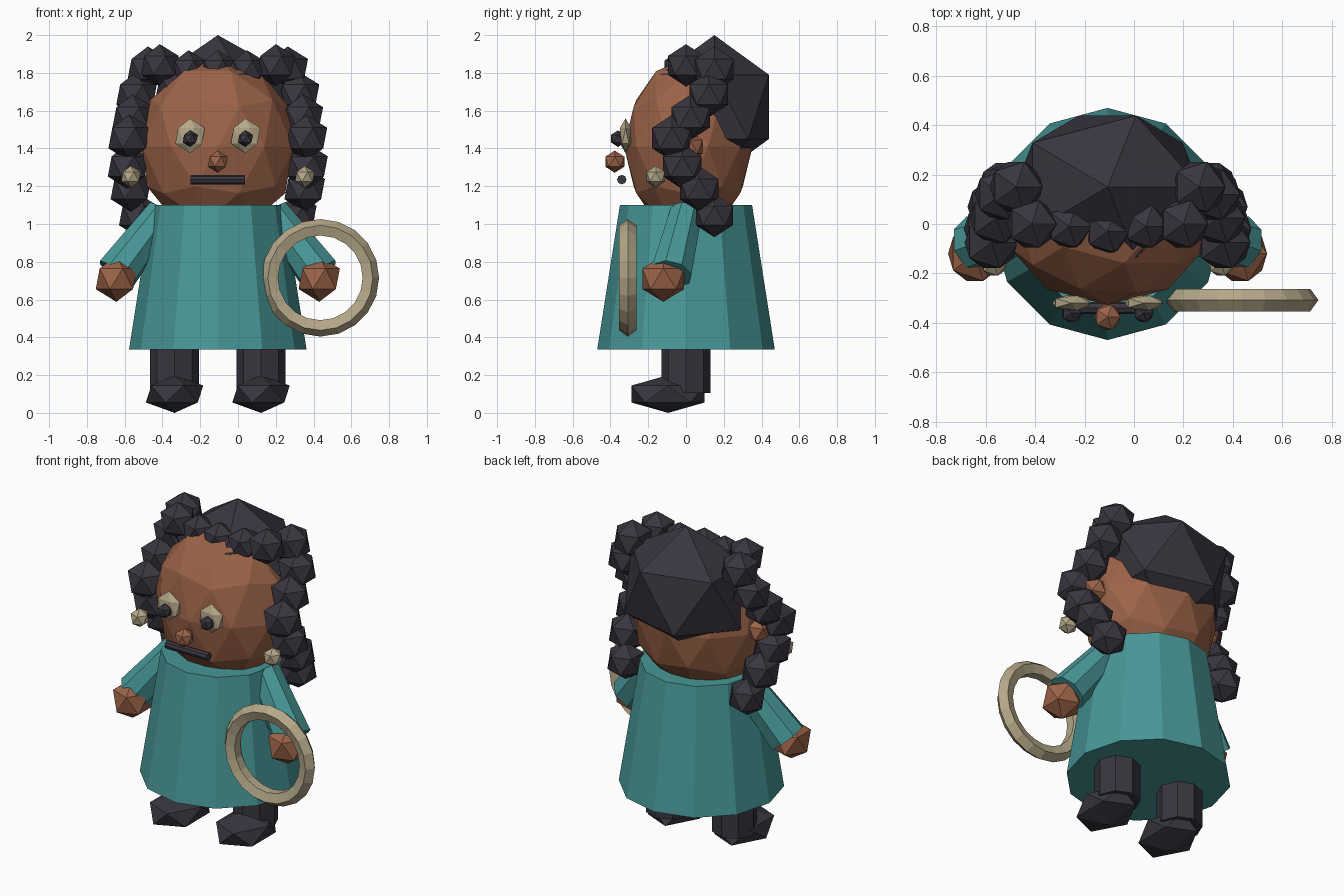
import bpy
from mathutils import Vector

if "Cube" in bpy.data.objects:
    bpy.data.objects.remove(bpy.data.objects["Cube"])

CX = -0.107  # the figure's own centre line; the hoop pushes it off x = 0


def material(name, rgb):
    m = bpy.data.materials.new(name)
    m.diffuse_color = (*rgb, 1)
    m.use_nodes = True
    m.node_tree.nodes["Principled BSDF"].inputs["Base Color"].default_value = m.diffuse_color
    return m


TEAL = material("teal_cloth", (0.065, 0.31, 0.31))
SKIN = material("brown_skin", (0.33, 0.125, 0.065))
DARK = material("dark_hair", (0.042, 0.036, 0.05))
CREAM = material("cream", (0.46, 0.39, 0.25))


def finish(name, mat):
    ob = bpy.context.object
    ob.name = name
    ob.data.materials.append(mat)
    return ob


def ball(name, mat, dx, y, z, size, detail=1):
    """Faceted ball, dx measured from the figure's centre line."""
    bpy.ops.mesh.primitive_ico_sphere_add(subdivisions=detail, radius=1, location=(CX + dx, y, z))
    ob = finish(name, mat)
    ob.scale = size if isinstance(size, tuple) else (size,) * 3
    return ob


def rod(name, mat, a, b, r1, r2, sides):
    """Tapered cylinder from a to b, x measured from the centre line."""
    a, b = Vector(a), Vector(b)
    d = b - a
    bpy.ops.mesh.primitive_cone_add(vertices=sides, radius1=r1, radius2=r2, depth=d.length,
                                    location=(a + b) / 2 + Vector((CX, 0, 0)))
    ob = finish(name, mat)
    ob.rotation_euler = d.to_track_quat('Z', 'Y').to_euler()
    return ob


# Robe, head and hair cap
bpy.ops.mesh.primitive_cone_add(vertices=12, radius1=0.47, radius2=0.35, depth=0.765,
                                location=(CX, 0, 0.7175))
finish("robe", TEAL)
ball("head", SKIN, 0, 0.012, 1.41, (0.42, 0.34, 0.47), 2)
ball("hair_cap", DARK, 0, 0.15, 1.62, (0.42, 0.34, 0.38))

# Face centre
ball("nose", SKIN, 0, -0.377, 1.33, 0.059)
rod("mouth", DARK, (-0.145, -0.34, 1.235), (0.145, -0.34, 1.235), 0.025, 0.025, 8)
ball("fringe_curl_middle", DARK, 0, -0.03, 1.82, 0.1)

# Curls on one side, from the fringe down to the shoulder: dx, y, z, radius
CURLS = [(0.155, -0.01, 1.82, 0.1), (0.307, 0.0, 1.84, 0.112), (0.37, 0.15, 1.82, 0.12),
         (0.43, 0.12, 1.685, 0.12), (0.45, 0.025, 1.565, 0.12), (0.47, -0.075, 1.455, 0.122),
         (0.475, -0.02, 1.305, 0.12), (0.46, 0.07, 1.185, 0.12), (0.42, 0.15, 1.045, 0.115)]

for side, s in (("left", 1), ("right", -1)):
    for i, (dx, y, z, r) in enumerate(CURLS):
        ball(f"curl_{side}_{i}", DARK, s * dx, y, z, r)
    # Eyes, ears and earrings
    ball(f"eye_{side}", CREAM, s * 0.147, -0.32, 1.467, (0.087, 0.035, 0.092))
    ball(f"pupil_{side}", DARK, s * 0.146, -0.36, 1.452, 0.044)
    ball(f"ear_{side}", SKIN, s * 0.41, 0.02, 1.41, 0.08)
    ball(f"earring_{side}", CREAM, s * 0.46, -0.16, 1.25, 0.058)
    # Sleeves and hands
    rod(f"sleeve_{side}", TEAL, (s * 0.537, -0.08, 0.735), (s * 0.29, 0, 1.06), 0.115, 0.09, 8)
    ball(f"hand_{side}", SKIN, s * 0.537, -0.12, 0.71, (0.122, 0.13, 0.122))
    # Legs and shoes
    rod(f"leg_{side}", DARK, (s * 0.229, 0, 0.105), (s * 0.229, 0, 0.45), 0.13, 0.13, 8)
    ball(f"shoe_{side}", DARK, s * 0.229, -0.095, 0.1, (0.17, 0.228, 0.1))

# Hoop held in front of the left hand
bpy.ops.mesh.primitive_torus_add(major_segments=20, minor_segments=5, major_radius=0.263,
                                 minor_radius=0.048, location=(0.436, -0.308, 0.715),
                                 rotation=(1.5708, 0, 0))
finish("hoop", CREAM)
